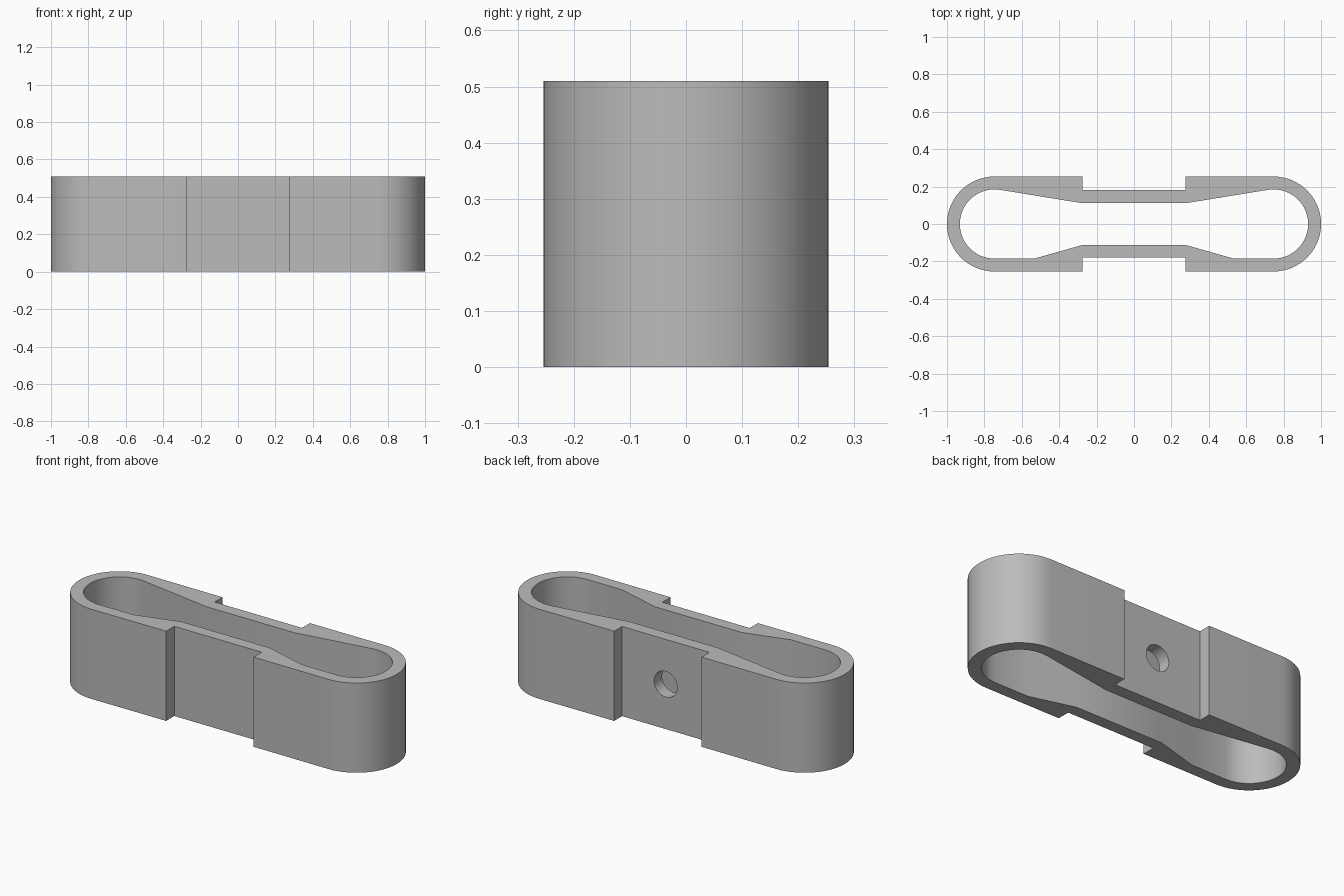
import bpy, bmesh, math

cube = bpy.data.objects.get("Cube")
if cube:
    bpy.data.objects.remove(cube, do_unlink=True)

HEIGHT, STEP_X, END_X = 0.51, 0.275, 0.746

grey = bpy.data.materials.new("plain_grey")
grey.use_nodes = True
COLOUR = (0.5, 0.5, 0.5, 1)
grey.diffuse_color = COLOUR
grey.node_tree.nodes["Principled BSDF"].inputs["Base Color"].default_value = COLOUR


def right_arc(radius, first=-90, last=90, steps=32):
    """Rounded end of the loop, running from front to back."""
    angles = [math.radians(first + (last - first) * i / steps) for i in range(steps + 1)]
    return [(END_X + radius * math.cos(a), radius * math.sin(a)) for a in angles]


def prism(name, half, z0, z1):
    """Extrude a half outline after mirroring it across x = 0."""
    outline = half + [(-x, y) for x, y in reversed(half)]
    bm = bmesh.new()
    face = bm.faces.new([bm.verts.new((x, y, z0)) for x, y in outline])
    new = bmesh.ops.extrude_face_region(bm, geom=[face])["geom"]
    bmesh.ops.translate(bm, vec=(0, 0, z1 - z0),
                        verts=[v for v in new if isinstance(v, bmesh.types.BMVert)])
    bmesh.ops.recalc_face_normals(bm, faces=bm.faces)
    mesh = bpy.data.meshes.new(name)
    bm.to_mesh(mesh)
    bm.free()
    obj = bpy.data.objects.new(name, mesh)
    bpy.context.collection.objects.link(obj)
    mesh.materials.append(grey)
    return obj


# Outer body with recessed middle on both long sides
outer = [(STEP_X, -0.18), (STEP_X, -0.253)] + right_arc(0.254)
outer += [(STEP_X, 0.253), (STEP_X, 0.182)]
body = prism("clip_body", outer, 0, HEIGHT)

# Waisted opening through the full height
inner = [(STEP_X, -0.112), (0.53, -0.184)] + right_arc(0.185, -90, 99)
inner += [(STEP_X, 0.111)]
opening = prism("opening_cutter", inner, -0.1, HEIGHT + 0.1)

# Round screw hole through the back wall only
bpy.ops.mesh.primitive_cylinder_add(vertices=48, radius=0.073, depth=0.2,
                                    location=(0, 0.15, HEIGHT / 2),
                                    rotation=(math.pi / 2, 0, 0))
hole = bpy.context.object
hole.name = "screw_hole_cutter"
hole.data.materials.append(grey)

for cutter in (opening, hole):
    cut = body.modifiers.new(cutter.name, "BOOLEAN")
    cut.operation, cut.solver, cut.object = "DIFFERENCE", "EXACT", cutter

# Bake the cuts, then remove the cutters
bpy.context.view_layer.update()
evaluated = body.evaluated_get(bpy.context.evaluated_depsgraph_get())
body.data = bpy.data.meshes.new_from_object(evaluated)
body.modifiers.clear()
for cutter in (opening, hole):
    bpy.data.objects.remove(cutter, do_unlink=True)

bpy.ops.object.select_all(action="DESELECT")
body.select_set(True)
bpy.context.view_layer.objects.active = body
bpy.ops.object.shade_smooth_by_angle(angle=math.radians(20))
